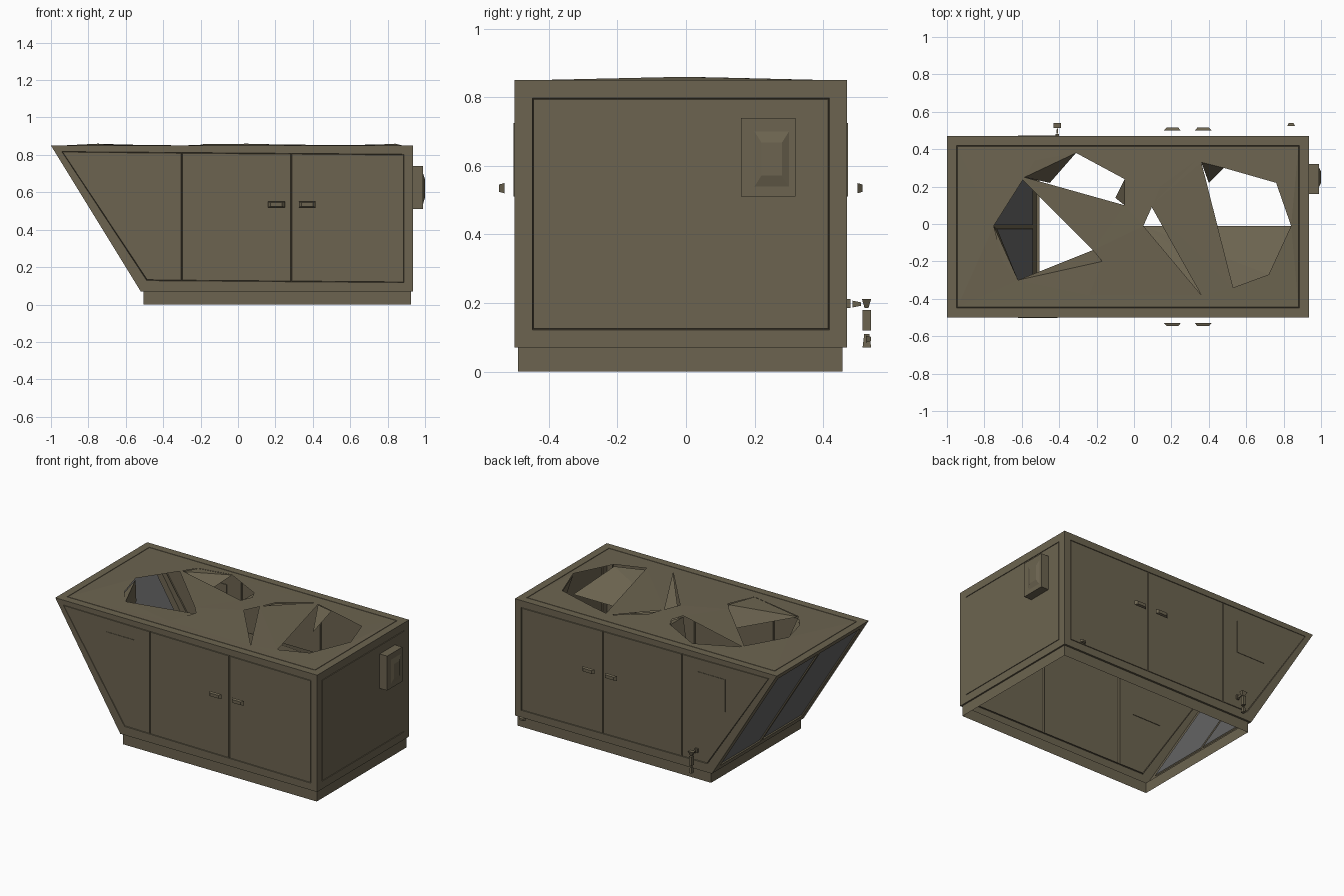
import bpy, bmesh
from mathutils import Vector

if "Cube" in bpy.data.objects:
    bpy.data.objects.remove(bpy.data.objects["Cube"])

def material(name, rgb):
    m = bpy.data.materials.new(name)
    m.diffuse_color = (*rgb, 1)
    m.use_nodes = True
    m.node_tree.nodes["Principled BSDF"].inputs["Base Color"].default_value = m.diffuse_color
    return m

OLIVE = material("olive_paint", (0.15, 0.127, 0.08))
GREY = material("grey_grille", (0.14, 0.14, 0.14))
TOP, LOW = 0.85, 0.07
Y0, Y1 = -0.5, 0.47

def finish(bm, name, mats=(OLIVE,)):
    me = bpy.data.meshes.new(name)
    bm.to_mesh(me)
    bm.free()
    ob = bpy.data.objects.new(name, me)
    for m in mats:
        me.materials.append(m)
    bpy.context.collection.objects.link(ob)
    return ob

def add_box(bm, lo, hi, taper_axis=None, side=1, taper=0.25):
    """Box from lo to hi; one side along taper_axis may be narrowed."""
    res = bmesh.ops.create_cube(bm, size=1)
    lo, hi = Vector(lo), Vector(hi)
    mid, size = (lo + hi) / 2, hi - lo
    for v in res["verts"]:
        far = taper_axis is not None and v.co[taper_axis] * side > 0
        for i in range(3):
            k = 1 - taper if far and i != taper_axis else 1
            v.co[i] = mid[i] + v.co[i] * size[i] * k

def groove(bm, faces, width=0.003, depth=0.008):
    """Thin V-shaped seam around every face."""
    bmesh.ops.inset_individual(bm, faces=faces, thickness=width, depth=-depth)
    bmesh.ops.inset_individual(bm, faces=faces, thickness=width, depth=depth)

def split(bm, faces, axis, pos):
    """Cut the given faces at a coordinate and return all the parts."""
    geom = faces + list({e for f in faces for e in f.edges}) + \
        list({v for f in faces for v in f.verts})
    no = [0, 0, 0]
    no[axis] = 1
    co = [pos if i == axis else 0 for i in range(3)]
    r = bmesh.ops.bisect_plane(bm, geom=geom, plane_co=co, plane_no=no)
    found = [g for g in r["geom"] if isinstance(g, bmesh.types.BMFace)]
    return list(set(found) | {f for f in faces if f.is_valid})

# Cabinet: wedge-ended box with seams, doors and the grille
bm = bmesh.new()
profile = [(-1, TOP), (0.935, TOP), (0.935, LOW), (-0.52, LOW)]
a = [bm.verts.new((x, Y0, z)) for x, z in profile]
b = [bm.verts.new((x, Y1, z)) for x, z in profile]
front, back = bm.faces.new(a), bm.faces.new(b[::-1])
top, right, bottom, slope = [
    bm.faces.new((a[i], b[i], b[(i + 1) % 4], a[(i + 1) % 4])) for i in range(4)]
bmesh.ops.recalc_face_normals(bm, faces=bm.faces[:])
bm.faces.remove(bottom)
for f in (front, back):
    bmesh.ops.inset_individual(bm, faces=[f], thickness=0.066)
    parts = [f]
    for x in (-0.3, 0.285):
        parts = split(bm, parts, 0, x)
    groove(bm, parts)
bmesh.ops.inset_individual(bm, faces=[right], thickness=0.073)
groove(bm, [right])
bmesh.ops.inset_individual(bm, faces=[slope], thickness=0.06)
panes = split(bm, [slope], 1, (Y0 + Y1) / 2)
bmesh.ops.inset_individual(bm, faces=panes, thickness=0.012)
bmesh.ops.inset_individual(bm, faces=panes, thickness=0.003, depth=-0.008)
for f in panes:
    f.material_index = 1
bmesh.ops.inset_individual(bm, faces=[top], thickness=0.072)
groove(bm, [top])
xs = [v.co.x for v in top.verts]
ys = [v.co.y for v in top.verts]
tx0, tx1, ty0, ty1 = min(xs), max(xs), min(ys), max(ys)
bm.faces.remove(top)
finish(bm, "cabinet", (OLIVE, GREY))

# Roof panel with the irregular fan openings
openings = [
    [(-0.75, -0.01), (-0.7, -0.2), (-0.62, -0.3), (-0.24, -0.38),
     (-0.17, -0.2), (-0.22, -0.14), (-0.595, 0.235)],
    [(-0.585, 0.25), (-0.53, 0.34), (-0.31, 0.38), (-0.05, 0.24),
     (-0.02, 0.18), (-0.05, 0.1)],
    [(0.05, -0.01), (0.095, 0.09), (0.36, -0.38)],
    [(0.105, 0.11), (0.14, 0.2), (0.33, 0.34)],
    [(0.36, 0.33), (0.48, 0.3), (0.76, 0.22), (0.84, -0.01),
     (0.72, -0.27), (0.53, -0.34)],
]
bm = bmesh.new()
for loop in [[(tx0, ty0), (tx1, ty0), (tx1, ty1), (tx0, ty1)]] + openings:
    vs = [bm.verts.new((x, y, TOP)) for x, y in loop]
    for i, v in enumerate(vs):
        bm.edges.new((v, vs[i - 1]))
bmesh.ops.triangle_fill(bm, use_beauty=True, edges=bm.edges[:], normal=(0, 0, 1))
for v in bm.verts:  # slight crown along the middle
    if tx0 + 0.01 < v.co.x < tx1 - 0.01:
        v.co.z += 0.01 * (1 - abs(v.co.y) / 0.42)
finish(bm, "roof_panel")

# Sloping shroud pieces that hang below the opening rims
T, D = TOP, 0.72
shrouds = [
    [(-0.62, -0.3, T), (-0.24, -0.38, T), (-0.17, -0.2, T), (-0.22, -0.14, D)],
    [(-0.75, -0.01, T), (-0.7, -0.2, T), (-0.62, -0.3, T), (-0.62, -0.3, D), (-0.73, -0.03, D)],
    [(-0.585, 0.25, T), (-0.53, 0.34, T), (-0.31, 0.38, T), (-0.45, 0.22, D)],
    [(-0.05, 0.24, T), (-0.02, 0.18, T), (-0.05, 0.1, T), (-0.1, 0.14, D)],
    [(0.105, 0.11, T), (0.14, 0.2, T), (0.33, 0.34, T), (0.17, 0.1, D)],
    [(0.48, 0.3, T), (0.36, 0.33, T), (0.4, 0.22, D)],
    [(0.76, 0.22, T), (0.84, -0.01, T), (0.78, 0.2, D)],
    [(0.05, -0.01, D), (0.84, -0.01, D), (0.72, -0.27, T - 0.01),
     (0.53, -0.34, T - 0.01), (0.36, -0.38, T - 0.01)],
]
bm = bmesh.new()
for piece in shrouds:
    vs = [bm.verts.new(p) for p in piece]
    for i in range(1, len(vs) - 1):
        bm.faces.new((vs[0], vs[i], vs[i + 1]))
finish(bm, "fan_shrouds")

# Open base skirt with the ledge under the cabinet
def ring(bm, x0, x1, y0, y1, z):
    return [bm.verts.new(p) for p in
            ((x0, y0, z), (x1, y0, z), (x1, y1, z), (x0, y1, z))]

bm = bmesh.new()
loops = [ring(bm, -0.52, 0.935, Y0, Y1, LOW),
         ring(bm, -0.505, 0.925, -0.49, 0.457, LOW),
         ring(bm, -0.505, 0.925, -0.49, 0.457, 0)]
for p, q in zip(loops, loops[1:]):
    for i in range(4):
        j = (i + 1) % 4
        bm.faces.new((p[i], q[i], q[j], p[j]))
finish(bm, "base_skirt")

# Control box on the right end
bm = bmesh.new()
add_box(bm, (0.93, 0.16, 0.51), (0.99, 0.32, 0.74))
add_box(bm, (0.99, 0.2, 0.54), (1.0, 0.3, 0.7), 0, 1, 0.4)
finish(bm, "control_box")

# Door handles and side hatches, front and back
for label, wall, s in (("front", Y0, -1), ("back", Y1, 1)):
    bm = bmesh.new()
    for x0, x1 in ((0.16, 0.25), (0.325, 0.415)):
        y = sorted((wall + s * 0.03, wall + s * 0.045))
        add_box(bm, (x0, y[0], 0.52), (x1, y[1], 0.55), 1, s, 0.3)
    finish(bm, label + "_door_handles")
    bm = bmesh.new()
    y = sorted((wall - s * 0.004, wall + s * 0.003))
    add_box(bm, (-0.62, y[0], 0.51), (-0.41, y[1], 0.725))
    finish(bm, label + "_hatch")

# Drain valve and small plug on the back
bm = bmesh.new()
add_box(bm, (-0.42, 0.465, 0.185), (-0.4, 0.48, 0.212))
add_box(bm, (-0.415, 0.485, 0.187), (-0.405, 0.51, 0.207), 1, 1, 0.5)
add_box(bm, (-0.43, 0.513, 0.185), (-0.39, 0.54, 0.212), 2, -1, 0.6)
add_box(bm, (-0.42, 0.515, 0.12), (-0.4, 0.54, 0.18))
add_box(bm, (-0.42, 0.515, 0.07), (-0.4, 0.54, 0.11), 2, 1, 0.4)
finish(bm, "drain_valve")
bm = bmesh.new()
add_box(bm, (0.82, 0.525, 0.085), (0.86, 0.54, 0.105), 1, 1, 0.4)
finish(bm, "drain_plug")
